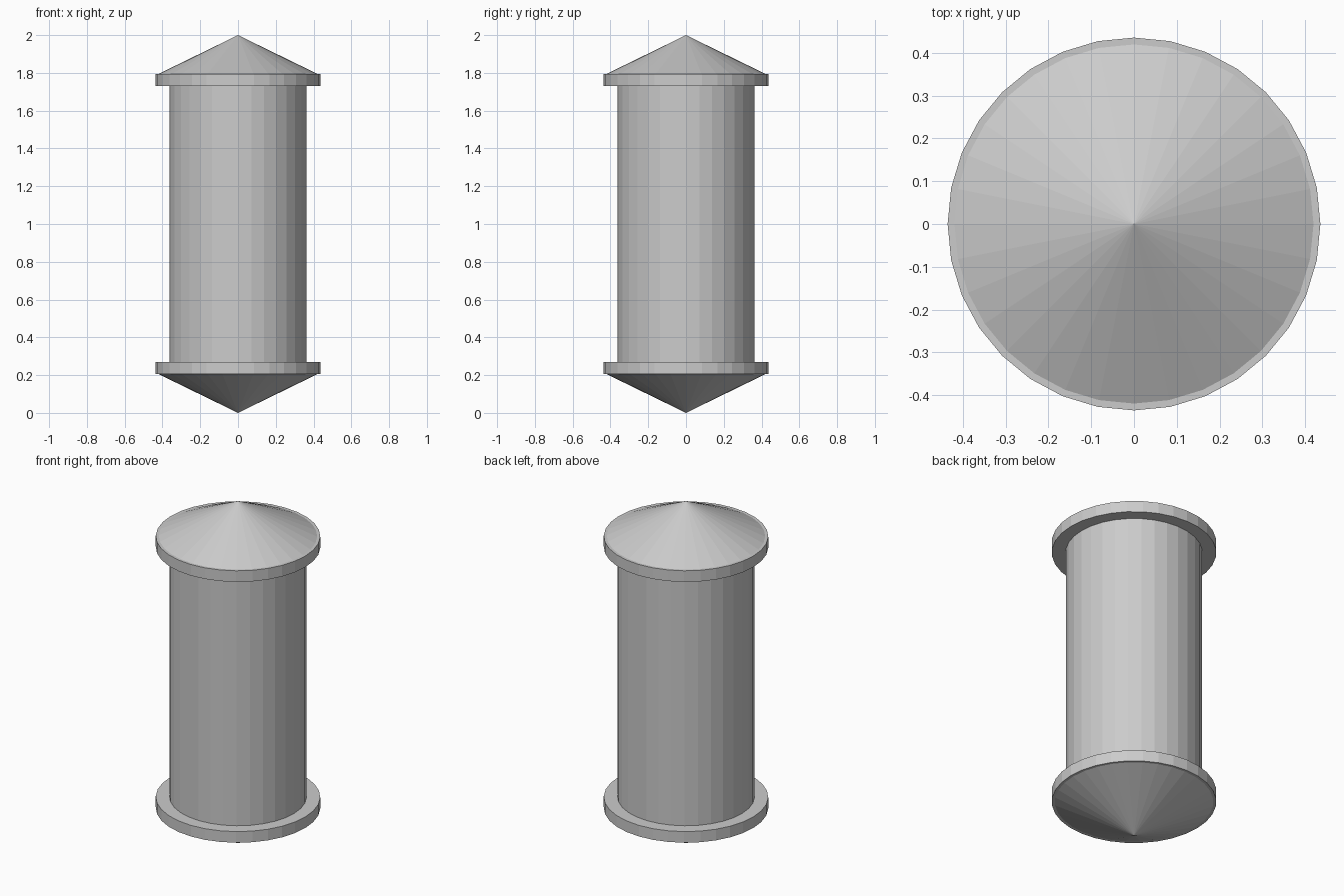
import bpy

if "Cube" in bpy.data.objects:
    bpy.data.objects.remove(bpy.data.objects["Cube"])

SIDES = 32
TOP, RIM_TOP, RIM_LOW = 2.0, 1.795, 1.73   # heights of the upper half


def lathe_part(name, r_low, r_high, z_low, z_high):
    """Flat-shaded cylinder or cone between two heights."""
    bpy.ops.mesh.primitive_cone_add(
        vertices=SIDES, radius1=r_low, radius2=r_high,
        depth=z_high - z_low, location=(0, 0, (z_low + z_high) / 2))
    obj = bpy.context.object
    obj.name = name
    return obj


# Main barrel
lathe_part("barrel", 0.363, 0.363, 2 - RIM_LOW, RIM_LOW)

# Mirror plane at mid height
centre = bpy.data.objects.new("mirror_centre", None)
centre.location = (0, 0, 1)
centre.hide_render = True
bpy.context.collection.objects.link(centre)

# Rim discs and pointed caps, mirrored to both ends
rims = lathe_part("rims", 0.436, 0.436, RIM_LOW, RIM_TOP)
caps = lathe_part("pointed_caps", 0.42, 0.0, RIM_TOP, TOP)
for part in (rims, caps):
    mod = part.modifiers.new("both_ends", 'MIRROR')
    mod.use_axis = (False, False, True)
    mod.mirror_object = centre
    mod.use_mirror_merge = False
